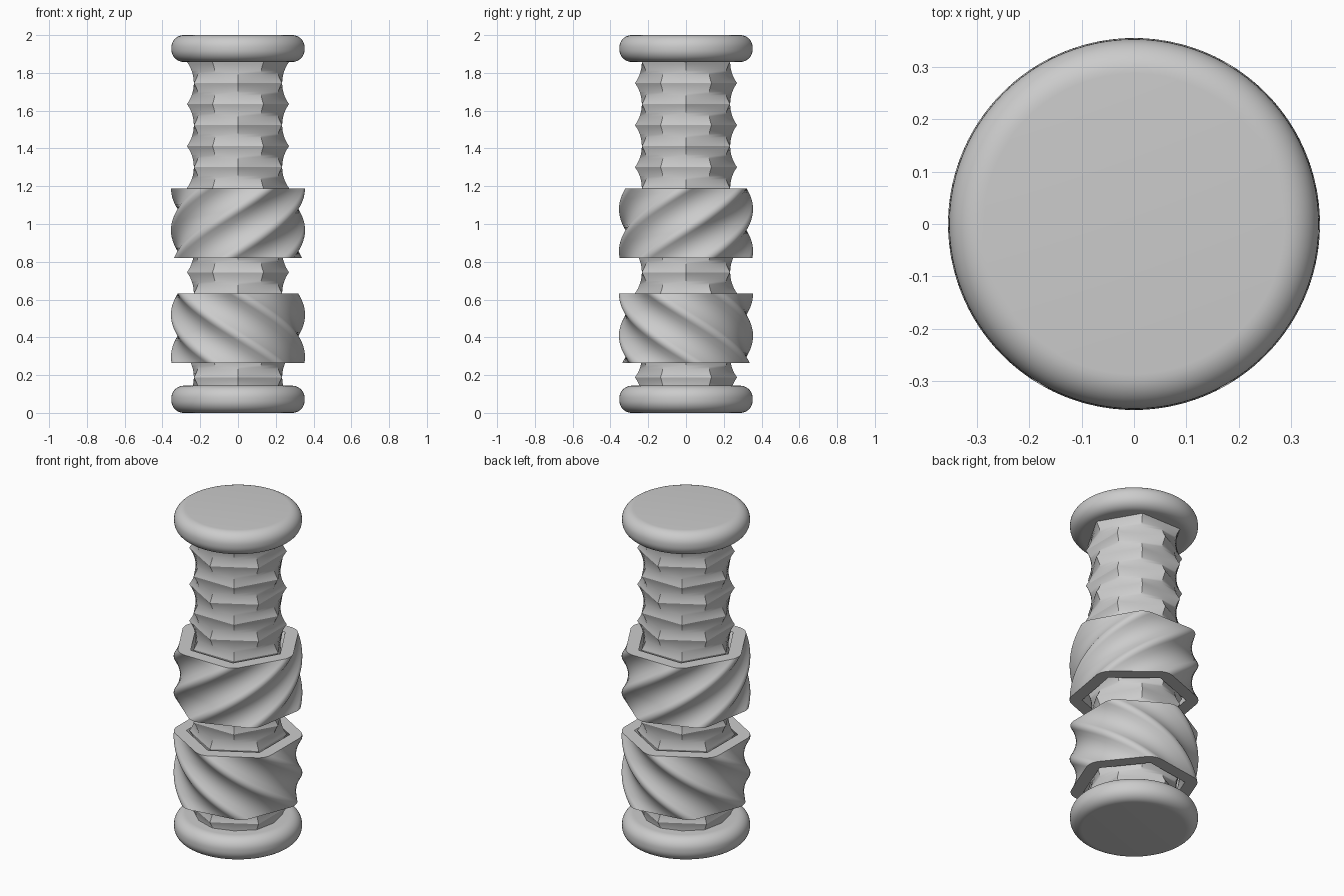
import bpy
import bmesh
from math import sin, cos, radians, pi, hypot, atan2

cube = bpy.data.objects.get("Cube")
if cube:
    bpy.data.objects.remove(cube, do_unlink=True)

grey = bpy.data.materials.new("light grey plastic")
grey.use_nodes = True
COLOUR = (0.6, 0.6, 0.6, 1)
grey.diffuse_color = COLOUR
grey.node_tree.nodes["Principled BSDF"].inputs["Base Color"].default_value = COLOUR

ROW = 0.1113      # height over which a thread turns 30 degrees
ROW_START = 0.188  # height of the lowest row of points on the core


def loft(name, rings, closed=False):
    """Skin a list of equal-length rings; closed joins the last to the first."""
    bm = bmesh.new()
    loops = [[bm.verts.new(p) for p in ring] for ring in rings]
    pairs = list(zip(loops, loops[1:]))
    if closed:
        pairs.append((loops[-1], loops[0]))
    else:
        bm.faces.new(loops[0])
        bm.faces.new(loops[-1])
    for low, high in pairs:
        for i in range(len(low)):
            j = (i + 1) % len(low)
            bm.faces.new((low[i], low[j], high[j], high[i]))
    bmesh.ops.recalc_face_normals(bm, faces=bm.faces)
    mesh = bpy.data.meshes.new(name)
    bm.to_mesh(mesh)
    bm.free()
    mesh.materials.append(grey)
    obj = bpy.data.objects.new(name, mesh)
    bpy.context.collection.objects.link(obj)
    bpy.ops.object.select_all(action='DESELECT')
    obj.select_set(True)
    bpy.context.view_layer.objects.active = obj
    bpy.ops.object.shade_smooth_by_angle(angle=radians(30))
    return obj


def polar(r, a, z):
    return (r * cos(a), r * sin(a), z)


# Threaded core: two opposite hexagonal twists intersected
def core_ring(k, apothem=0.234):
    ring = []
    for j in range(12):
        spread = radians(30) * (1 - abs((k - j) % 2 - 1))
        # points peak on alternate columns from row to row
        ring.append(polar(apothem / cos(spread), j * pi / 6, ROW_START + k * ROW))
    return ring


def flip(k):
    return k


core = loft("threaded_core", [core_ring(i / 10) for i in range(-5, 153)])


# Rounded disc at each end
def end_cap(name, z0, z1, radius=0.353, fillet=0.066):
    profile = []
    for zc, start in ((z0 + fillet, -90), (z1 - fillet, 0)):
        for i in range(11):
            a = radians(start + 9 * i)
            profile.append((radius - fillet + fillet * cos(a), zc + fillet * sin(a)))
    loft(name, [[polar(r, 2 * pi * i / 96, z) for i in range(96)] for r, z in profile])


end_cap("bottom_cap", 0, 0.144)
end_cap("top_cap", 1.858, 2)


# Twisted hexagonal nuts
def hex_section(apothem=0.32, fillet=0.094, hole=0.248):
    """Polar points of the rounded outside and the sharp hole, at shared angles."""
    centre = (apothem - fillet) / cos(pi / 6)
    corner = []
    for i in range(-6, 7):
        a = radians(5 * i)
        x, y = centre + fillet * cos(a), fillet * sin(a)
        corner.append((hypot(x, y), atan2(y, x)))
    first = corner[-1][1]
    for i in range(1, 6):     # flat up to the next corner
        a = first + (pi / 3 - 2 * first) * i / 6
        corner.append((apothem / cos(a - pi / 6), a))
    section = [(r, a + s * pi / 3) for s in range(6) for r, a in corner]
    inner = [(hole / cos(a % (pi / 3) - pi / 6), a) for r, a in section]
    return section, inner


def nut(name, z0, z1, corner_z, hand, steps=24):
    outer, inner = hex_section()

    def ring(section, t):
        z = z0 + (z1 - z0) * t / steps
        turn = hand * radians(30) * (z - corner_z) / ROW
        return [polar(r, a + turn, z) for r, a in section]

    rings = [ring(outer, t) for t in range(steps + 1)]
    rings += [ring(inner, t) for t in range(steps, -1, -1)]
    loft(name, rings, closed=True)


nut("upper_nut", 0.82, 1.188, 1.19, 1)
nut("lower_nut", 0.265, 0.632, 0.519, -1)
